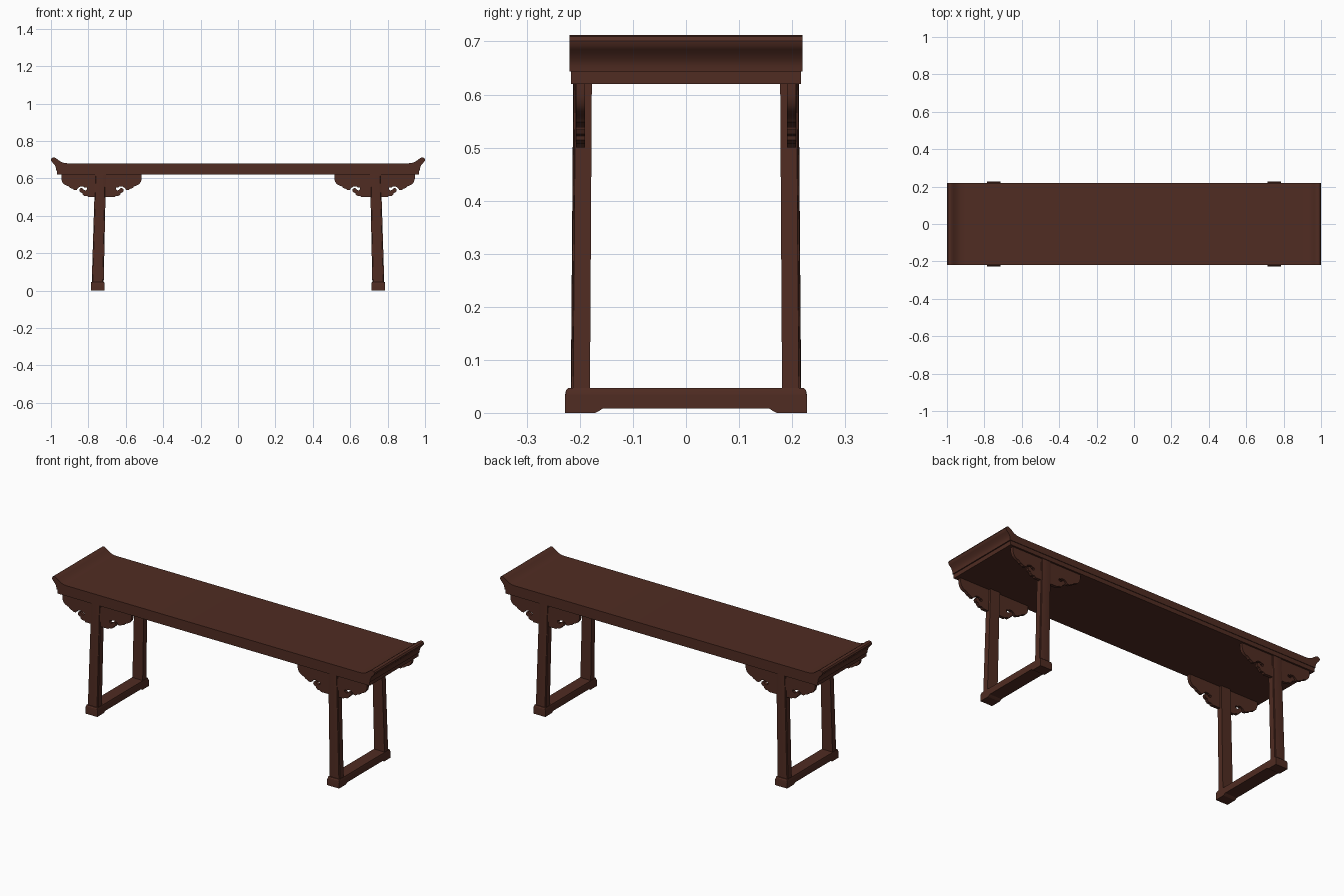
import bpy, bmesh, math

if "Cube" in bpy.data.objects:
    bpy.data.objects.remove(bpy.data.objects["Cube"])

wood = bpy.data.materials.new("dark red brown wood")
wood.diffuse_color = (0.08, 0.025, 0.016, 1)
wood.use_nodes = True
wood.node_tree.nodes["Principled BSDF"].inputs["Base Color"].default_value = wood.diffuse_color


def finish(name, bm, angle=35):
    bmesh.ops.recalc_face_normals(bm, faces=bm.faces)
    me = bpy.data.meshes.new(name)
    bm.to_mesh(me)
    bm.free()
    me.materials.append(wood)
    ob = bpy.data.objects.new(name, me)
    bpy.context.collection.objects.link(ob)
    bpy.ops.object.select_all(action='DESELECT')
    ob.select_set(True)
    bpy.context.view_layer.objects.active = ob
    bpy.ops.object.shade_smooth_by_angle(angle=math.radians(angle))
    return ob


def loft(name, ring_a, ring_b, angle=35):
    """Join two matching closed rings of 3D points and cap both ends."""
    bm = bmesh.new()
    a = [bm.verts.new(p) for p in ring_a]
    b = [bm.verts.new(p) for p in ring_b]
    n = len(a)
    for i in range(n):
        j = (i + 1) % n
        bm.faces.new((a[i], a[j], b[j], b[i]))
    bm.faces.new(a)
    bm.faces.new(b[::-1])
    return finish(name, bm, angle)


def mirrored(half):
    return half + [(-u, z) for u, z in reversed(half)]


def xz_prism(name, pts, cx, y0, y1):
    return loft(name, [(cx + u, y0, z) for u, z in pts], [(cx + u, y1, z) for u, z in pts])


# table top with everted ends
top_half = [(0.905, 0.68), (0.93, 0.682), (0.95, 0.69), (0.965, 0.702), (0.977, 0.71),
            (0.986, 0.712), (0.995, 0.709), (1.0, 0.701), (0.998, 0.692), (0.992, 0.685),
            (0.983, 0.676), (0.976, 0.664), (0.973, 0.655), (0.973, 0.643)]
xz_prism("table_top", mirrored(top_half), 0, -0.2195, 0.2195)

# solid slab under the top, slightly set back
xz_prism("under_slab", mirrored([(0.967, 0.643), (0.967, 0.62)]), 0, -0.2165, 0.2165)

# cloud scroll bracket outline (half, from the lower middle to the outer tip)
cloud = [(0.07, 0.5), (0.078, 0.507), (0.092, 0.507), (0.101, 0.514), (0.103, 0.522),
         (0.114, 0.526), (0.119, 0.535), (0.115, 0.546), (0.104, 0.549), (0.098, 0.542),
         (0.092, 0.537), (0.084, 0.536), (0.077, 0.541), (0.077, 0.549), (0.083, 0.552),
         (0.089, 0.549), (0.094, 0.555), (0.104, 0.557), (0.116, 0.555), (0.125, 0.547),
         (0.133, 0.538), (0.146, 0.538), (0.155, 0.545), (0.167, 0.548), (0.174, 0.557),
         (0.186, 0.561), (0.2, 0.568), (0.21, 0.58), (0.215, 0.597), (0.215, 0.622)]

# leg cross-section: moulded outer face (v = 1), flat inner face
side = [(1.0, -1.0), (1.0, 0.76), (0.87, 0.8), (0.83, 0.94), (0.6, 1.0)]
section = mirrored(side)


def leg_ring(cx, cy, hx, hy, z, sy):
    return [(cx + u * hx, cy + sy * v * hy, z) for u, v in section]


for sx, lr in ((-1, "left"), (1, "right")):
    for sy, fb in ((-1, "front"), (1, "back")):
        # splayed, slightly tapering leg
        loft(f"{fb}_{lr}_leg",
             leg_ring(sx * 0.75, sy * 0.199, 0.032, 0.018, 0.045, sy),
             leg_ring(sx * 0.735, sy * 0.195, 0.029, 0.0175, 0.622, sy), 25)
        # scroll bracket
        xz_prism(f"{fb}_{lr}_bracket", mirrored(cloud), sx * 0.73, sy * 0.19, sy * 0.207)

    # runner foot with raised middle and eased top edges
    half = [(0.157, 0.008), (0.165, 0.003), (0.171, 0), (0.228, 0), (0.228, 0.034),
            (0.226, 0.043), (0.222, 0.047)]
    foot = mirrored(half)
    bm = bmesh.new()
    cx = sx * 0.75
    rings = []
    for off, drop in ((-0.037, 0.012), (-0.034, 0), (0.034, 0), (0.037, 0.012)):
        rings.append([bm.verts.new((cx + off, y, min(z, 0.047 - drop))) for y, z in foot])
    n = len(foot)
    for a, b in zip(rings, rings[1:]):
        for i in range(n):
            j = (i + 1) % n
            bm.faces.new((a[i], a[j], b[j], b[i]))
    bm.faces.new(rings[0])
    bm.faces.new(rings[-1][::-1])
    bmesh.ops.remove_doubles(bm, verts=bm.verts, dist=0.0001)
    finish(f"{lr}_runner_foot", bm, 25)
